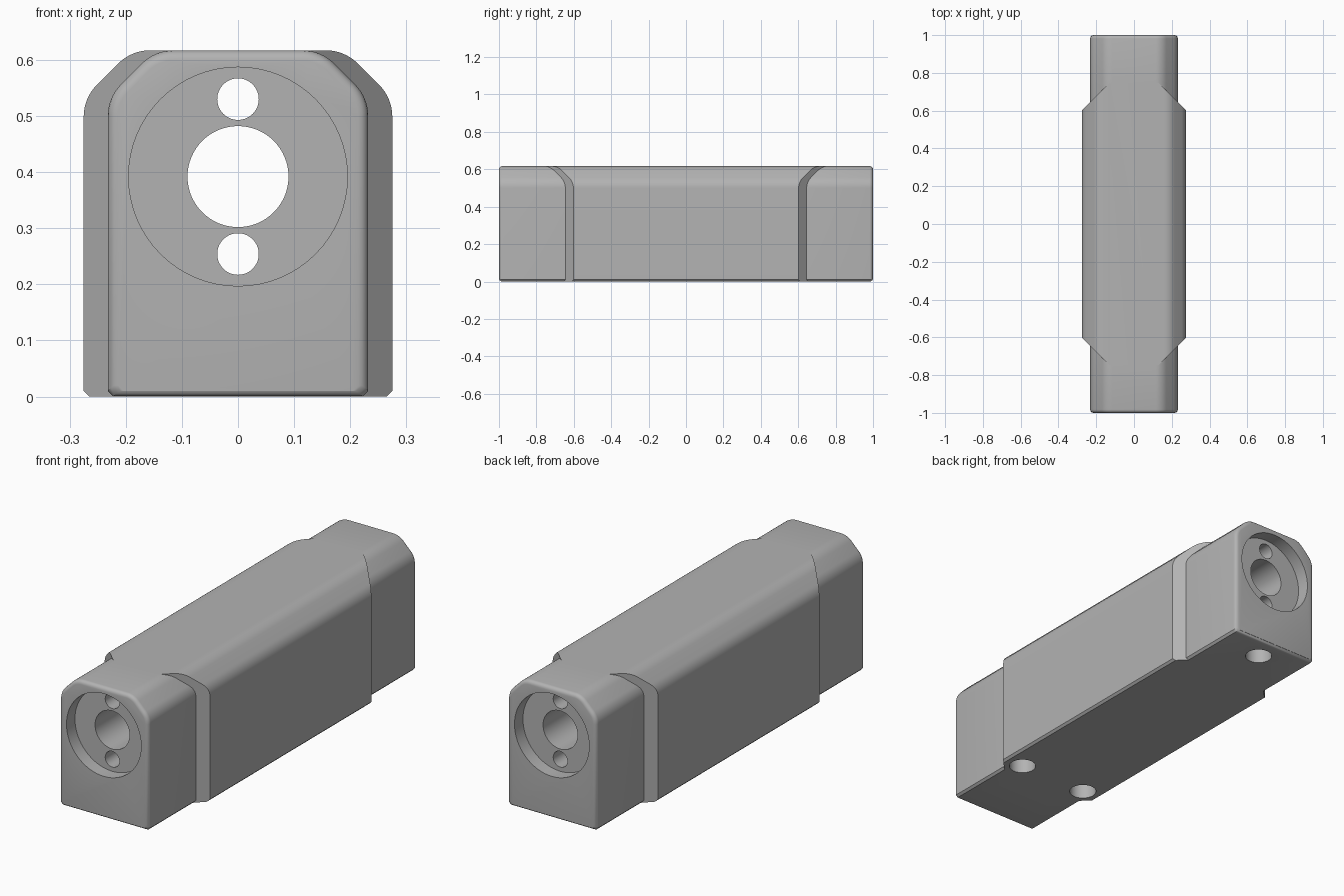
import bpy, bmesh, math
from mathutils import Vector

if "Cube" in bpy.data.objects:
    bpy.data.objects.remove(bpy.data.objects["Cube"])

TOP, CH, END = 0.617, 0.01, 0.018   # height, bottom chamfer, end rounding
T = math.tan(math.pi / 8)

grey = bpy.data.materials.new("machined_grey")
grey.diffuse_color = (0.45, 0.45, 0.45, 1)
grey.use_nodes = True
grey.node_tree.nodes["Principled BSDF"].inputs["Base Color"].default_value = grey.diffuse_color


def profile(half, flat, inset=0.0, radius=0.08, steps=8):
    """Arched outline: chamfered base, straight sides, rounded 45 degree shoulders."""
    shoulder = TOP - (half - flat)
    h, top, r = half - inset, TOP - inset, radius - inset
    base = min(inset, CH)
    side = [(h - CH, base), (h, base + CH)]
    # lower shoulder arc, then upper shoulder arc
    c1 = (h - r, shoulder - inset * T - r * T)
    c2 = (flat - inset * T - r * T, top - r)
    for c, start in ((c1, 0), (c2, 45)):
        for i in range(steps + 1):
            a = math.radians(start + 45 * i / steps)
            side.append((c[0] + r * math.cos(a), c[1] + r * math.sin(a)))
    return side + [(-x, z) for x, z in reversed(side)]


def loft(name, rings):
    bm = bmesh.new()
    loops = [[bm.verts.new(p) for p in ring] for ring in rings]
    for a, b in zip(loops, loops[1:]):
        for i in range(len(a)):
            j = (i + 1) % len(a)
            bm.faces.new((a[i], a[j], b[j], b[i]))
    return bm, loops


def finish(name, bm):
    bmesh.ops.recalc_face_normals(bm, faces=bm.faces)
    me = bpy.data.meshes.new(name)
    bm.to_mesh(me)
    bm.free()
    ob = bpy.data.objects.new(name, me)
    bpy.context.collection.objects.link(ob)
    me.materials.append(grey)
    return ob


def boolean(target, tool, op):
    mod = target.modifiers.new(tool.name, 'BOOLEAN')
    mod.object, mod.operation, mod.solver = tool, op, 'EXACT'
    bpy.context.view_layer.objects.active = target
    bpy.ops.object.modifier_apply(modifier=mod.name)
    bpy.data.objects.remove(tool)


def drill(target, pos, axis, radius, length):
    """Cut a round hole centred at pos."""
    rot = (math.pi / 2, 0, 0) if axis == 'Y' else (0, 0, 0)
    bpy.ops.mesh.primitive_cylinder_add(vertices=64, radius=radius, depth=length,
                                        location=pos, rotation=rot)
    boolean(target, bpy.context.object, 'DIFFERENCE')


# Full-length narrow core with rounded ends
rings = []
for s in (-1, 1):
    end = []
    for i in range(5):
        a = math.pi / 2 * i / 4
        inset = END * (1 - math.sin(a))
        y = s * (1 - END + END * math.cos(a))
        end.append([(x, y, z) for x, z in profile(0.232, 0.148, inset)])
    rings += end if s < 0 else end[::-1]
bm, loops = loft("body", rings)
bm.faces.new(loops[0])
bm.faces.new(loops[-1])
body = finish("body", bm)

# Wider middle section, its ends cut back at 45 degrees
outline = profile(0.275, 0.19)
n = len(outline)
half_n = n // 2
# split points keep the sloped ends planar
LIM = 0.13
outline = ([(LIM, 0.0)] + outline[:half_n] + [(LIM, TOP), (-LIM, TOP)]
           + outline[half_n:] + [(-LIM, 0.0)])
rings = [[(x, s * (0.877 - abs(x)), z) for x, z in outline] for s in (-1, 1)]
bm, loops = loft("middle", rings)
k = len(outline) // 2
for lp in loops:
    bm.faces.new(lp[:k])
    bm.faces.new(lp[k:])
    bm.faces.new((lp[0], lp[k - 1], lp[k], lp[-1]))
boolean(body, finish("middle", bm), 'UNION')

# Round recesses in both ends, through bore and two through pin holes
for s in (-1, 1):
    drill(body, (0, s * 1.0, 0.392), 'Y', 0.195, 0.126)
for z, r in ((0.392, 0.09), (0.53, 0.037), (0.254, 0.037)):
    drill(body, (0, 0, z), 'Y', r, 2.4)

# Three mounting holes in the underside
for x, y in ((0, 0.885), (0.18, -0.578), (-0.18, -0.578)):
    drill(body, (x, y, 0), 'Z', 0.06, 0.36)

bpy.ops.object.select_all(action='DESELECT')
body.select_set(True)
bpy.context.view_layer.objects.active = body
bpy.ops.object.shade_smooth_by_angle(angle=math.radians(30))
